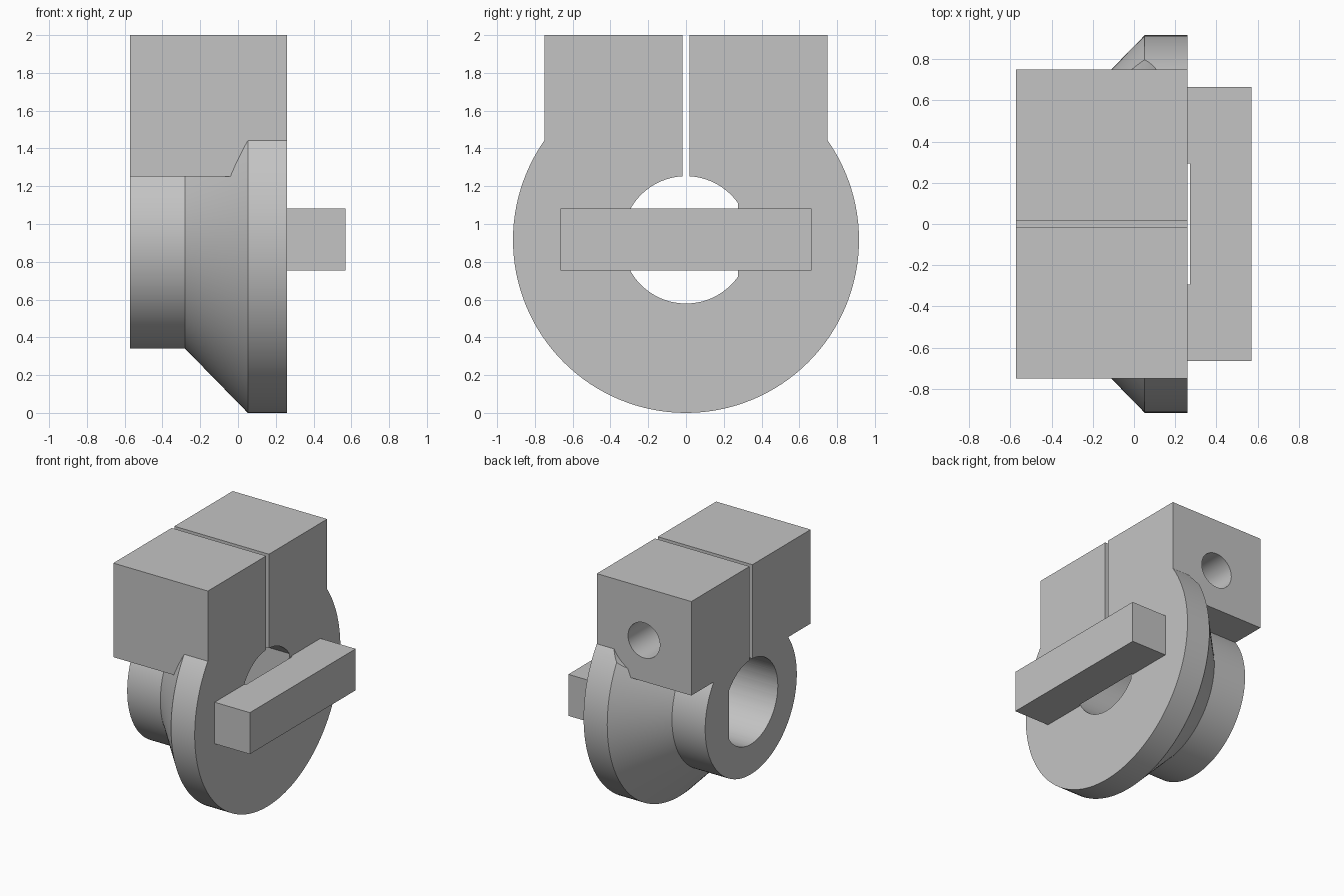
import bpy
import bmesh
from math import radians
from mathutils import Matrix, Vector

cube = bpy.data.objects.get("Cube")
if cube:
    bpy.data.objects.remove(cube, do_unlink=True)

AXIS_Z = 0.916       # height of the bore axis
BACK, FACE, END = -0.572, 0.26, 0.57   # stations along x
BORE = 0.337
SCREW = Vector((-0.155, 0, 1.58))

grey = bpy.data.materials.new("machined grey")
grey.use_nodes = True
colour = (0.55, 0.55, 0.55, 1)
grey.diffuse_color = colour
grey.node_tree.nodes["Principled BSDF"].inputs["Base Color"].default_value = colour


def add_object(name, bm):
    bmesh.ops.recalc_face_normals(bm, faces=bm.faces)
    mesh = bpy.data.meshes.new(name)
    bm.to_mesh(mesh)
    bm.free()
    mesh.materials.append(grey)
    obj = bpy.data.objects.new(name, mesh)
    bpy.context.collection.objects.link(obj)
    return obj


def box(name, low, high):
    low, high = Vector(low), Vector(high)
    bm = bmesh.new()
    size = Matrix.Diagonal((*(high - low), 1))
    bmesh.ops.create_cube(bm, size=1, matrix=Matrix.Translation((low + high) / 2) @ size)
    return add_object(name, bm)


def cylinder(name, start, end, radius):
    start, end = Vector(start), Vector(end)
    axis = end - start
    turn = axis.to_track_quat('Z', 'Y').to_matrix().to_4x4()
    bm = bmesh.new()
    bmesh.ops.create_cone(bm, cap_ends=True, segments=96, radius1=radius, radius2=radius,
                          depth=axis.length, matrix=Matrix.Translation((start + end) / 2) @ turn)
    return add_object(name, bm)


def lathe(name, profile, steps=128):
    """Turn an (x, radius) profile around the bore axis."""
    bm = bmesh.new()
    verts = [bm.verts.new((x, 0, AXIS_Z + r)) for x, r in profile]
    edges = [bm.edges.new(pair) for pair in zip(verts, verts[1:])]
    bmesh.ops.spin(bm, geom=verts + edges, cent=(0, 0, AXIS_Z), axis=(1, 0, 0),
                   angle=radians(360), steps=steps)
    bmesh.ops.remove_doubles(bm, verts=bm.verts, dist=0.0001)
    return add_object(name, bm)


def combine(target, tool, operation='DIFFERENCE'):
    """Apply a boolean and discard the tool."""
    tool.hide_render = True
    mod = target.modifiers.new("boolean", 'BOOLEAN')
    mod.operation = operation
    mod.solver = 'EXACT'
    mod.object = tool
    bpy.ops.object.select_all(action='DESELECT')
    target.select_set(True)
    bpy.context.view_layer.objects.active = target
    bpy.ops.object.modifier_apply(modifier=mod.name)
    bpy.data.objects.remove(tool, do_unlink=True)


# Turned hub with conical flange
collar = lathe("clamp_collar", [(BACK, 0), (BACK, 0.576), (-0.28, 0.576),
                                (0.052, 0.916), (FACE, 0.916), (FACE, 0)])

# Relief for the screw head, then the clamp block
combine(collar, cylinder("head_relief", SCREW + Vector((0, 0.75, 0)),
                         SCREW + Vector((0, 1.2, 0)), 0.297))
combine(collar, box("clamp_block", (BACK, -0.75, 1.252), (FACE, 0.75, 2)), 'UNION')

# Bore with one flat side
bore = cylinder("bore_cutter", (-1, 0, AXIS_Z), (1, 0, AXIS_Z), BORE)
combine(bore, box("bore_flat", (-2, 0.275, 0), (2, 1, 2)))
combine(collar, bore)

# Clamping slot and blind screw hole
combine(collar, box("slot_cutter", (-1, -0.0175, 1.1), (1, 0.0175, 2.2)))
combine(collar, cylinder("screw_hole", SCREW + Vector((0, -0.4, 0)),
                         SCREW + Vector((0, 1, 0)), 0.14))

# Drive bar across the flange face, with a shallow round relief over the bore
bar = box("drive_bar", (FACE, -0.665, AXIS_Z - 0.163), (END, 0.665, AXIS_Z + 0.167))
combine(bar, cylinder("bar_relief", (0.1, 0, AXIS_Z), (0.272, 0, AXIS_Z), BORE))

for obj in (collar, bar):
    bpy.ops.object.select_all(action='DESELECT')
    obj.select_set(True)
    bpy.context.view_layer.objects.active = obj
    bpy.ops.object.shade_smooth_by_angle(angle=radians(25))
